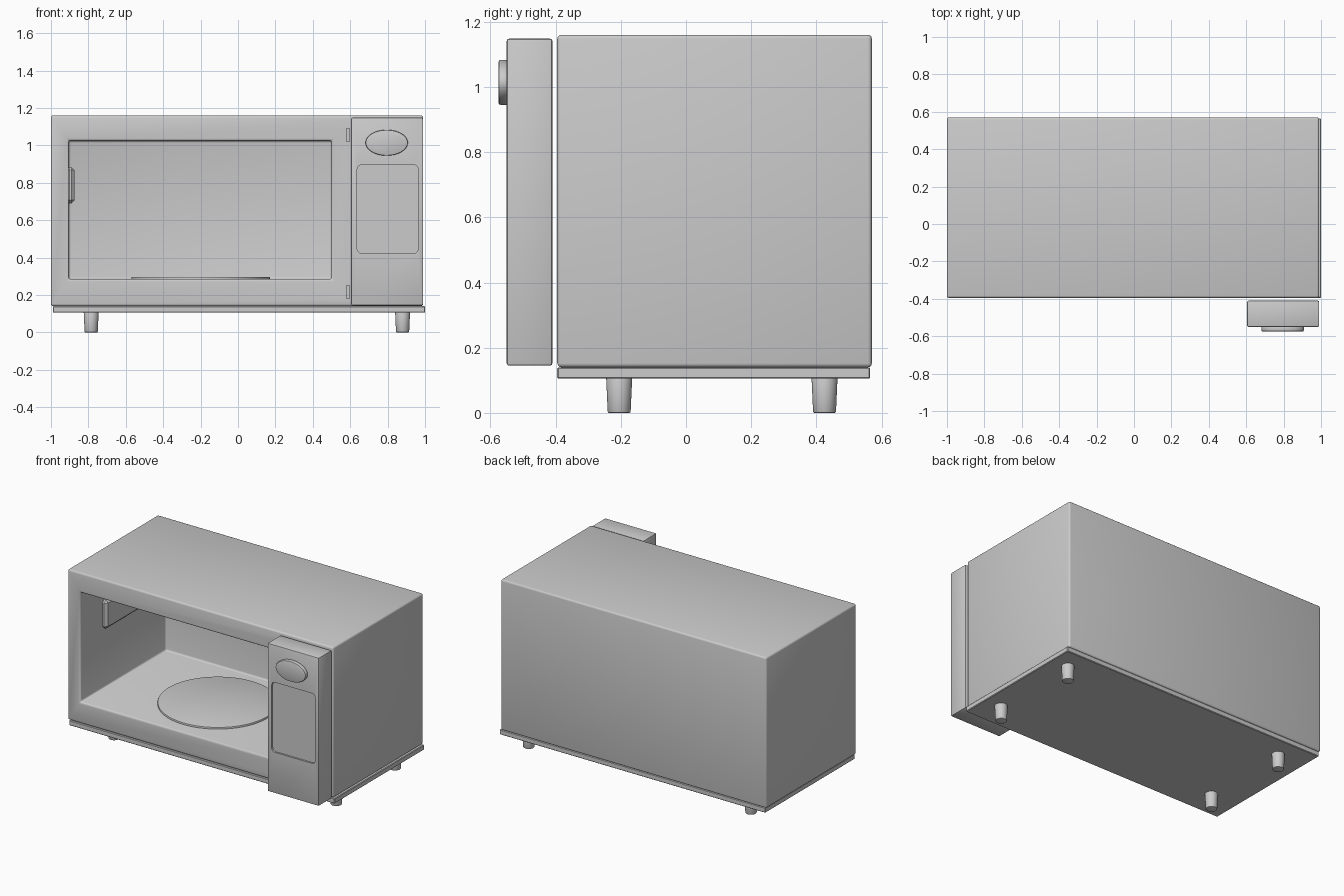
import bpy, math

cube = bpy.data.objects.get("Cube")
if cube:
    bpy.data.objects.remove(cube, do_unlink=True)

grey = bpy.data.materials.new("plain grey")
grey.use_nodes = True
colour = (0.6, 0.6, 0.6, 1)
grey.diffuse_color = colour
grey.node_tree.nodes["Principled BSDF"].inputs["Base Color"].default_value = colour


def finish(ob, name):
    ob.name = name
    ob.data.materials.clear()
    ob.data.materials.append(grey)
    bpy.ops.object.transform_apply(location=False, rotation=True, scale=True)
    return ob


def activate(ob):
    bpy.ops.object.select_all(action='DESELECT')
    ob.select_set(True)
    bpy.context.view_layer.objects.active = ob


def box(name, x, y, z):
    """Box from (min, max) pairs."""
    spans = (x, y, z)
    bpy.ops.mesh.primitive_cube_add(size=1, location=[sum(s) / 2 for s in spans])
    ob = bpy.context.object
    ob.scale = [s[1] - s[0] for s in spans]
    return finish(ob, name)


def bevel(ob, width, segments=3):
    activate(ob)
    m = ob.modifiers.new("Bevel", 'BEVEL')
    m.width, m.segments, m.limit_method = width, segments, 'ANGLE'
    bpy.ops.object.modifier_apply(modifier=m.name)


def cut(ob, cutter):
    activate(ob)
    m = ob.modifiers.new("Cut", 'BOOLEAN')
    m.operation, m.solver, m.object = 'DIFFERENCE', 'EXACT', cutter
    bpy.ops.object.modifier_apply(modifier=m.name)
    bpy.data.objects.remove(cutter, do_unlink=True)


def smooth(ob):
    activate(ob)
    bpy.ops.object.shade_smooth_by_angle(angle=math.radians(35))


# Casing with the open oven cavity
casing = box("casing", (-1, 0.99), (-0.395, 0.57), (0.14, 1.16))
cut(casing, box("cavity_cutter", (-0.905, 0.5), (-0.6, 0.52), (0.285, 1.025)))
bevel(casing, 0.012)

# Hinge slots beside the opening
for z in (0.215, 1.055):
    cut(casing, box("slot_cutter", (0.58, 0.595), (-0.5, -0.35), (z - 0.035, z + 0.035)))
smooth(casing)

# Base plate
base = box("base_plate", (-0.99, 1.0), (-0.395, 0.565), (0.105, 0.14))
bevel(base, 0.004, 1)

# Control panel with its shallow keypad recess
panel = box("control_panel", (0.605, 0.99), (-0.55, -0.41), (0.145, 1.148))
bevel(panel, 0.007, 2)
recess = box("recess_cutter", (0.637, 0.963), (-0.7, -0.538), (0.422, 0.896))
rounding = recess.modifiers.new("Rounding", 'BEVEL')
rounding.width, rounding.segments = 0.025, 4
rounding.limit_method = 'WEIGHT'
weights = recess.data.attributes.new("bevel_weight_edge", 'FLOAT', 'EDGE')
for e in recess.data.edges:
    a, b = (recess.data.vertices[i].co for i in e.vertices)
    weights.data[e.index].value = 1.0 if abs(a.y - b.y) > 0.05 else 0.0
cut(panel, recess)
smooth(panel)

# Oval button
bpy.ops.mesh.primitive_cylinder_add(vertices=64, radius=1, depth=0.03,
                                    location=(0.795, -0.56, 1.014), rotation=(math.pi / 2, 0, 0))
button = bpy.context.object
button.scale = (0.113, 0.069, 1)
finish(button, "oval_button")
bevel(button, 0.006, 2)
smooth(button)

# Turntable plate
bpy.ops.mesh.primitive_cylinder_add(vertices=96, radius=0.37, depth=0.02, location=(-0.2, 0.07, 0.287))
plate = finish(bpy.context.object, "turntable")
bevel(plate, 0.004, 2)
smooth(plate)

# Cover on the left cavity wall
cover = box("wall_cover", (-0.92, -0.873), (-0.16, 0.3), (0.69, 0.885))
bevel(cover, 0.018, 1)

# Tapered feet
for side, x in (("right", -0.785), ("left", 0.88)):
    for end, y in (("front", -0.205), ("rear", 0.425)):
        bpy.ops.mesh.primitive_cone_add(vertices=32, radius1=0.035, radius2=0.04, depth=0.11,
                                        location=(x, y, 0.055))
        foot = finish(bpy.context.object, f"{end}_{side}_foot")
        bevel(foot, 0.004, 2)
        smooth(foot)
